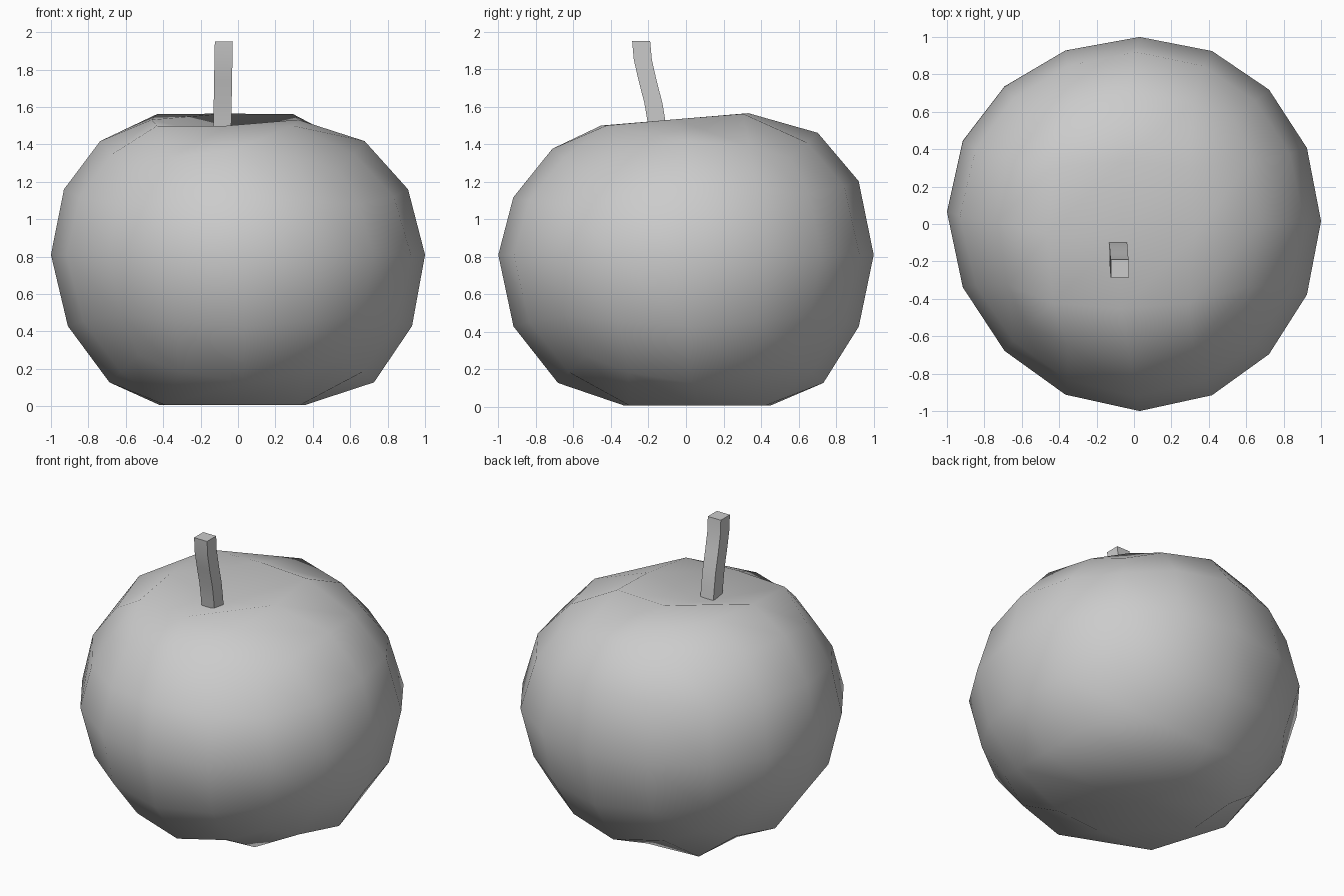
import bpy, bmesh, math
from mathutils import Vector

if "Cube" in bpy.data.objects:
    bpy.data.objects.remove(bpy.data.objects["Cube"])

# Body: cube subdivided to a 4x4-per-side ball, then reshaped level by level
bpy.ops.mesh.primitive_cube_add(size=2)
body = bpy.context.object
body.name = "fruit_body"
sub = body.modifiers.new("round", 'SUBSURF')
sub.levels = 2
bpy.ops.object.modifier_apply(modifier=sub.name)

# level on unit ball -> (height, x shift, y shift)
LEVELS = [(-1.00, 0.06, -0.03, 0.05), (-0.92, 0.008, -0.03, 0.06),
          (-0.82, 0.008, -0.03, 0.06), (-0.71, 0.125, 0.02, 0.025),
          (-0.38, 0.44, 0.01, 0.00), (0.00, 0.81, 0.00, 0.00),
          (0.38, 1.15, -0.01, 0.00), (0.71, 1.42, -0.03, -0.005),
          (0.82, 1.53, -0.07, -0.06), (0.92, 1.532, -0.07, -0.06),
          (0.95, 1.532, -0.07, -0.06), (1.00, 1.44, -0.07, -0.06)]


def level(z):
    for a, b in zip(LEVELS, LEVELS[1:]):
        if z <= b[0] + 1e-5:
            t = (z - a[0]) / (b[0] - a[0])
            return [p + (q - p) * t for p, q in zip(a[1:], b[1:])]
    return LEVELS[-1][1:]


for v in body.data.vertices:
    n = Vector(v.co).normalized()
    h, dx, dy = level(n.z)
    corner = 1 - 0.04 * 27 * (n.x * n.y * n.z) ** 2    # slightly pulled-in corners
    h = 0.81 + (h - 0.81) * (corner if abs(n.z) < 0.8 else 1)
    tilt = 0.06 * n.y * max(0.0, min(1.0, n.z * 2))    # back rim sits higher
    if n.z > 0.8:
        tilt *= 1.4
    x = n.x * corner + dx + 0.03 * n.y ** 2 * (1 - n.z ** 2)
    y = n.y * corner + dy + (0.04 - 0.025 * n.x) * n.x ** 2 * (1 - n.z ** 2)
    v.co = (x, y, h + tilt)
body.data.polygons.foreach_set("use_smooth", [True] * len(body.data.polygons))

# Stem: square section lofted along a gentle S-bend
PATH = [(-0.085, -0.147, 1.45), (-0.084, -0.157, 1.52), (-0.082, -0.174, 1.62),
        (-0.080, -0.205, 1.74), (-0.078, -0.230, 1.85), (-0.076, -0.239, 1.95)]
S = 0.048
bm = bmesh.new()
rings = [[bm.verts.new((x + i * S, y + j * S, z))
          for i, j in ((-1, -1), (1, -1), (1, 1), (-1, 1))] for x, y, z in PATH]
for a, b in zip(rings, rings[1:]):
    for k in range(4):
        m = (k + 1) % 4
        bm.faces.new((a[k], a[m], b[m], b[k]))
bm.faces.new(rings[0][::-1])
bm.faces.new(rings[-1])
mesh = bpy.data.meshes.new("stem")
bm.to_mesh(mesh)
bm.free()
stem = bpy.data.objects.new("stem", mesh)
bpy.context.collection.objects.link(stem)
bpy.ops.object.select_all(action='DESELECT')
stem.select_set(True)
bpy.context.view_layer.objects.active = stem
bpy.ops.object.shade_smooth_by_angle(angle=math.radians(40))
